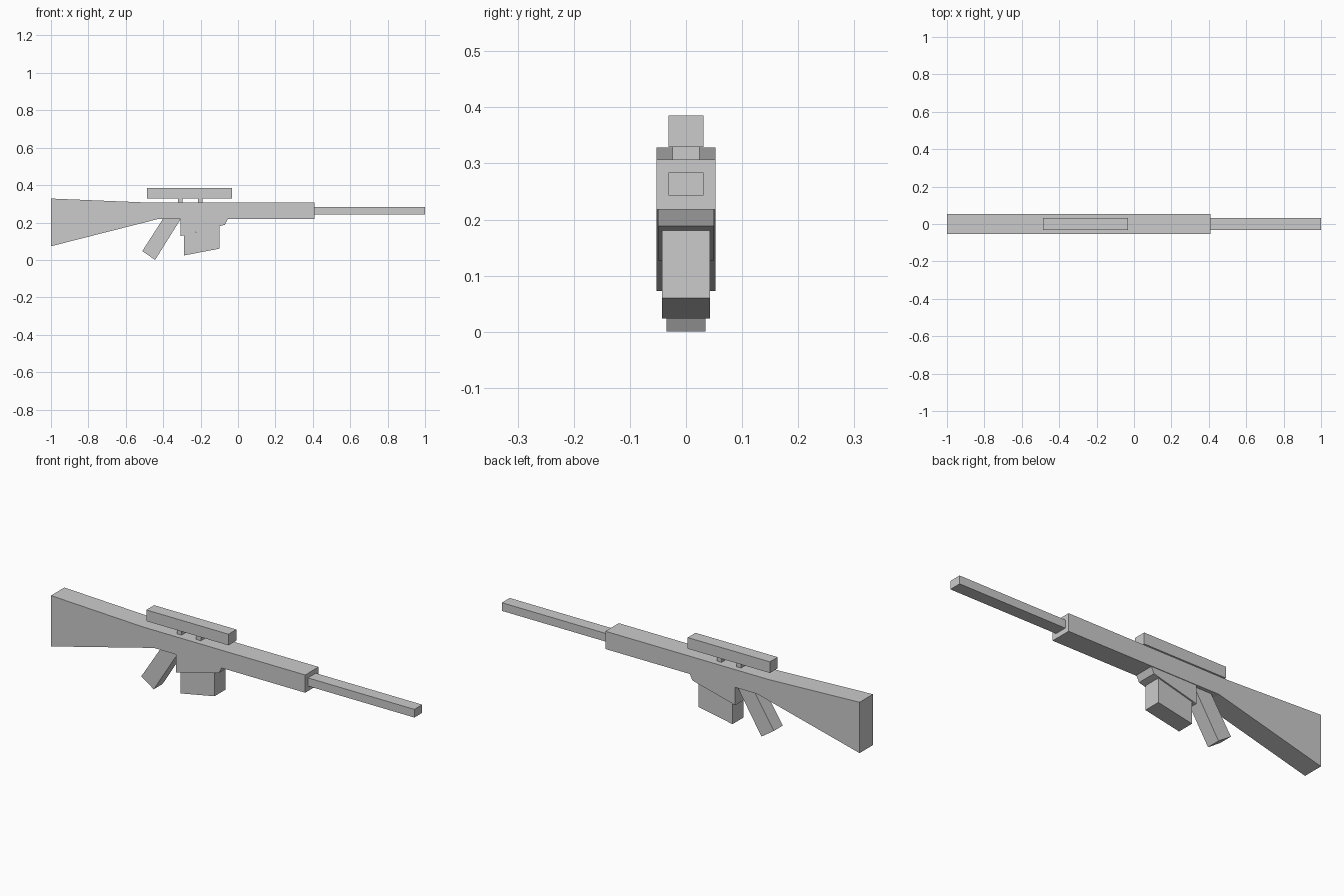
import bpy, bmesh

if "Cube" in bpy.data.objects:
    bpy.data.objects.remove(bpy.data.objects["Cube"])


def extrude_profile(name, points, half_width):
    """Solid made from an x-z side profile, symmetric about y = 0."""
    bm = bmesh.new()
    face = bm.faces.new([bm.verts.new((x, -half_width, z)) for x, z in points])
    ret = bmesh.ops.extrude_face_region(bm, geom=[face])
    new_verts = [v for v in ret["geom"] if isinstance(v, bmesh.types.BMVert)]
    bmesh.ops.translate(bm, verts=new_verts, vec=(0, 2 * half_width, 0))
    bmesh.ops.recalc_face_normals(bm, faces=bm.faces[:])
    mesh = bpy.data.meshes.new(name)
    bm.to_mesh(mesh)
    bm.free()
    obj = bpy.data.objects.new(name, mesh)
    bpy.context.collection.objects.link(obj)
    return obj


def box(name, x0, x1, z0, z1, half_width):
    return extrude_profile(name, [(x0, z0), (x1, z0), (x1, z1), (x0, z1)], half_width)


# Stock and main body in one tapered piece
extrude_profile("stock_and_body", [
    (-1.0, 0.073), (-0.43, 0.218), (0.41, 0.218), (0.41, 0.307),
    (-0.49, 0.307), (-1.0, 0.328)], 0.053)

# Barrel
box("barrel", 0.41, 1.0, 0.243, 0.284, 0.031)

# Lower receiver with sloping underside
extrude_profile("lower_receiver", [
    (-0.308, 0.218), (-0.308, 0.127), (-0.10, 0.180),
    (-0.07, 0.188), (-0.055, 0.218)], 0.05)

# Magazine with slanted base
extrude_profile("magazine", [
    (-0.288, 0.132), (-0.288, 0.024), (-0.10, 0.06), (-0.10, 0.18)], 0.043)

# Raked grip
extrude_profile("grip", [
    (-0.512, 0.047), (-0.443, 0.0), (-0.307, 0.218), (-0.402, 0.218)], 0.035)

# Sight and its two mounts
box("sight", -0.487, -0.031, 0.329, 0.385, 0.031)
for i, x in enumerate((-0.309, -0.202)):
    box(f"sight_mount_{i + 1}", x - 0.013, x + 0.013, 0.307, 0.329, 0.024)
